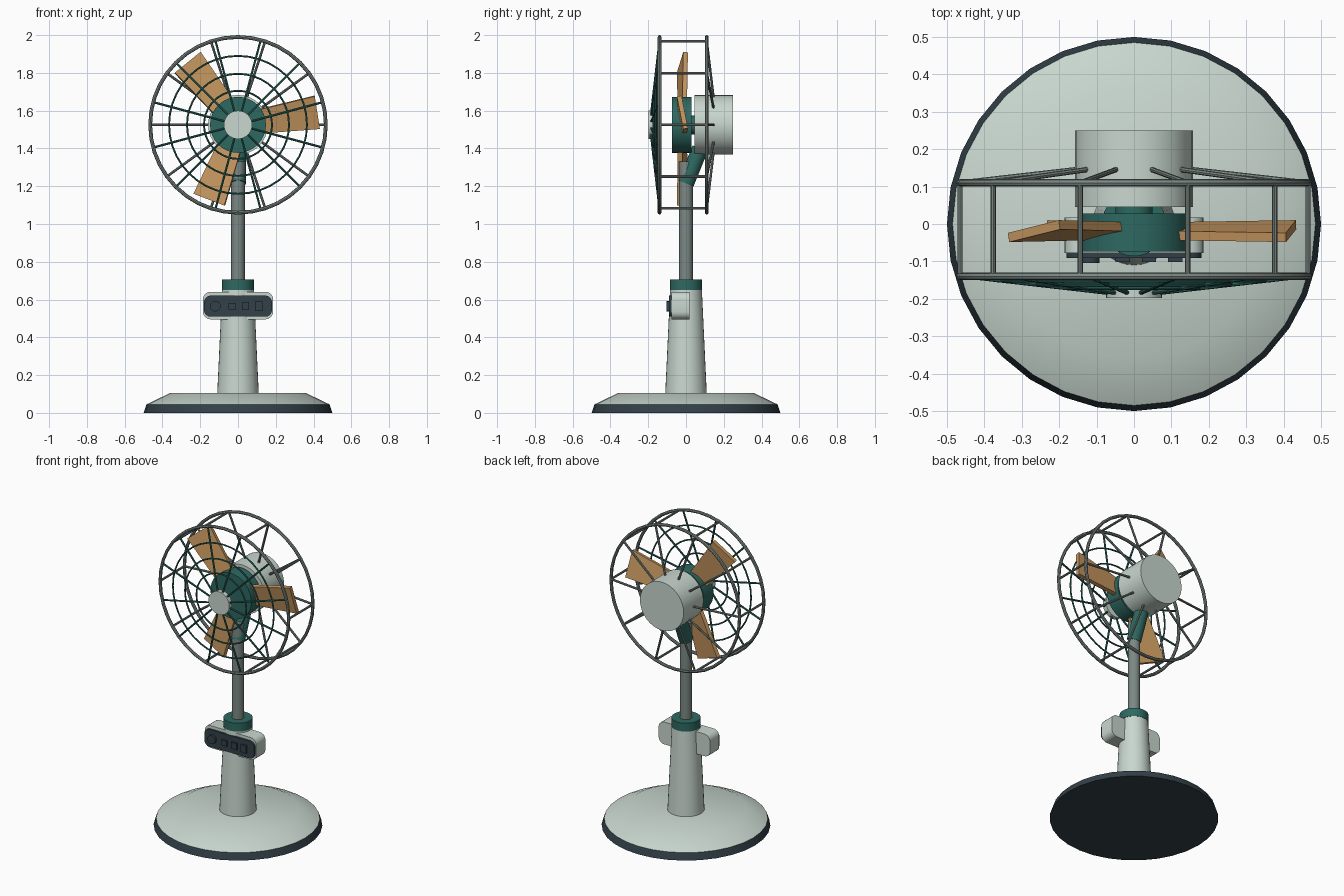
import bpy, bmesh, math
from mathutils import Vector, Matrix

cube = bpy.data.objects.get("Cube")
if cube:
    bpy.data.objects.remove(cube, do_unlink=True)


def material(name, rgb):
    m = bpy.data.materials.new(name)
    m.use_nodes = True
    m.diffuse_color = (*rgb, 1)
    m.node_tree.nodes["Principled BSDF"].inputs["Base Color"].default_value = (*rgb, 1)
    return m


PALE = material("pale_enamel", (0.58, 0.68, 0.62))
TEAL = material("deep_teal", (0.027, 0.14, 0.12))
DARK = material("dark_slate", (0.032, 0.052, 0.065))
WOOD = material("warm_wood", (0.57, 0.31, 0.115))
METAL = material("brushed_grey", (0.2, 0.25, 0.235))

HUB_Z = 1.525
RING_R = 0.465
FRONT_Y, BACK_Y = -0.14, 0.11


def smooth(ob):
    bpy.ops.object.select_all(action="DESELECT")
    ob.select_set(True)
    bpy.context.view_layer.objects.active = ob
    bpy.ops.object.shade_smooth_by_angle(angle=math.radians(30))


def make(name, bm, mat, soft=True):
    bmesh.ops.recalc_face_normals(bm, faces=bm.faces)
    mesh = bpy.data.meshes.new(name)
    bm.to_mesh(mesh)
    bm.free()
    mesh.materials.append(mat)
    ob = bpy.data.objects.new(name, mesh)
    bpy.context.collection.objects.link(ob)
    if soft:
        smooth(ob)
    return ob


def add_rod(bm, a, b, r1, r2=None, sides=32):
    """Cylinder or cone from point a to point b."""
    a, b = Vector(a), Vector(b)
    turn = (b - a).to_track_quat("Z", "Y").to_matrix().to_4x4()
    bmesh.ops.create_cone(bm, cap_ends=True, segments=sides, radius1=r1,
                          radius2=r1 if r2 is None else r2, depth=(b - a).length,
                          matrix=Matrix.Translation((a + b) / 2) @ turn)


def rod(name, a, b, mat, r1, r2=None):
    bm = bmesh.new()
    add_rod(bm, a, b, r1, r2)
    return make(name, bm, mat)


def rods(name, pairs, mat, r):
    bm = bmesh.new()
    for a, b in pairs:
        add_rod(bm, a, b, r, sides=8)
    return make(name, bm, mat)


def ring(name, y, radius, tube, mat):
    bpy.ops.mesh.primitive_torus_add(
        location=(0, y, HUB_Z), rotation=(math.pi / 2, 0, 0), major_radius=radius,
        minor_radius=tube, major_segments=40, minor_segments=8)
    ob = bpy.context.object
    ob.name = name
    ob.data.materials.append(mat)
    smooth(ob)


def box(name, centre, size, mat, corner):
    """Box whose front-to-back edges are rounded."""
    bm = bmesh.new()
    bmesh.ops.create_cube(bm, size=1)
    bmesh.ops.scale(bm, vec=size, verts=bm.verts)
    bmesh.ops.translate(bm, vec=centre, verts=bm.verts)
    if corner:
        edges = [e for e in bm.edges
                 if abs(e.verts[0].co.y - e.verts[1].co.y) > size[1] / 2]
        bmesh.ops.bevel(bm, geom=edges, offset=corner, segments=5,
                        profile=0.5, affect="EDGES")
    return make(name, bm, mat)


def polar(degrees, r, y):
    t = math.radians(degrees)
    return (r * math.cos(t), y, HUB_Z + r * math.sin(t))


# Base and stand
rod("base_rim", (0, 0, 0), (0, 0, 0.045), DARK, 0.5, 0.485)
rod("base_top", (0, 0, 0.045), (0, 0, 0.105), PALE, 0.485, 0.36)
rod("neck", (0, 0, 0.1), (0, 0, 0.655), PALE, 0.11, 0.084)
rod("collar", (0, 0, 0.65), (0, 0, 0.705), TEAL, 0.086)
rod("pole", (0, 0, 0.7), (0, 0, 1.33), METAL, 0.036)
rod("tilt_joint", (0, 0.0, 1.215), (0, 0.075, 1.4), TEAL, 0.043)

# Control box
box("control_box", (0, -0.03, 0.568), (0.372, 0.095, 0.145), PALE, 0.04)
box("control_panel", (0, -0.083, 0.565), (0.36, 0.016, 0.112), DARK, 0.035)
rod("control_knob", (-0.12, -0.085, 0.565), (-0.12, -0.104, 0.565), DARK, 0.028)
for i, (x, size) in enumerate([(-0.03, 0.034), (0.04, 0.042), (0.11, 0.05)]):
    box(f"control_button_{i + 1}", (x, -0.094, 0.565), (0.038, 0.016, size), DARK, 0)

# Motor, shaft and hub
rod("motor_housing", (0, 0.045, HUB_Z), (0, 0.25, HUB_Z), PALE, 0.158)
rod("drive_shaft", (0, 0.02, HUB_Z), (0, 0.05, HUB_Z), TEAL, 0.05)
rod("blade_hub", (0, -0.073, HUB_Z), (0, 0.028, HUB_Z), TEAL, 0.148)
rod("guard_cap", (0, -0.198, HUB_Z), (0, -0.168, HUB_Z), PALE, 0.075)

# Three tapered, pitched blades
for i in range(3):
    bm = bmesh.new()
    bmesh.ops.create_cube(bm, size=1)
    for v in bm.verts:
        tip = v.co.x > 0
        v.co = (0.425 if tip else 0.1, v.co.y * 0.025, v.co.z * (0.178 if tip else 0.125))
    pitch = Matrix.Rotation(math.radians(11), 4, "X")
    spin = Matrix.Rotation(-math.radians(9 + 120 * i), 4, "Y")
    bm.transform(Matrix.Translation((0, -0.019, HUB_Z)) @ spin @ pitch)
    make(f"blade_{i + 1}", bm, WOOD, soft=False)

# Guard cage
ring("front_ring", FRONT_Y, RING_R, 0.01, METAL)
ring("back_ring", BACK_Y, RING_R, 0.01, METAL)
for i, r in enumerate((0.18, 0.27, 0.365)):
    ring(f"inner_ring_{i + 1}", FRONT_Y - 0.045 * (RING_R - r) / 0.4, r, 0.005, TEAL)

tenths = range(0, 360, 36)
rods("cage_bars", [(polar(t, RING_R, FRONT_Y), polar(t, RING_R, BACK_Y))
                   for t in tenths], METAL, 0.007)
rods("back_spokes", [(polar(t, RING_R, BACK_Y), polar(t, 0.15, 0.146))
                     for t in tenths], METAL, 0.007)
rods("front_spokes", [(polar(t, RING_R, FRONT_Y), polar(t, 0.05, -0.186))
                      for t in range(15, 360, 30)], TEAL, 0.006)
